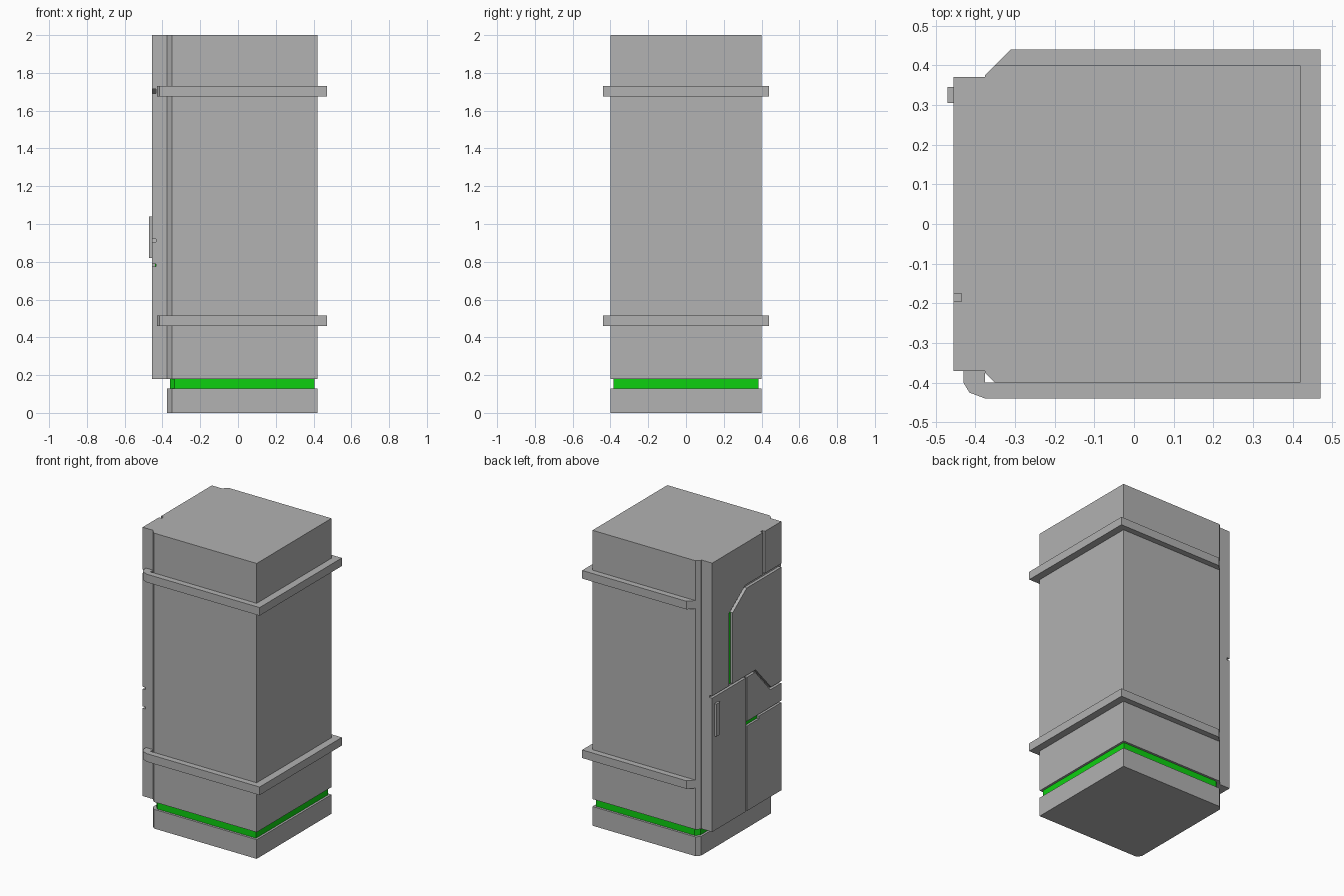
import bpy
import bmesh
from mathutils import Vector

cube = bpy.data.objects.get("Cube")
if cube:
    bpy.data.objects.remove(cube, do_unlink=True)


def make_material(name, colour):
    mat = bpy.data.materials.new(name)
    mat.use_nodes = True
    mat.diffuse_color = colour
    mat.node_tree.nodes["Principled BSDF"].inputs["Base Color"].default_value = colour
    return mat


GREY = make_material("metal grey", (0.445, 0.445, 0.445, 1))
GREEN = make_material("glow green", (0.004, 0.63, 0.005, 1))


def prism(name, outline, axis, low, high, mat):
    """Extrude a flat outline along z (xy outline) or x (yz outline)."""
    bm = bmesh.new()
    if axis == "z":
        points = [(a, b, low) for a, b in outline]
        move = Vector((0, 0, high - low))
    else:
        points = [(low, a, b) for a, b in outline]
        move = Vector((high - low, 0, 0))
    face = bm.faces.new([bm.verts.new(p) for p in points])
    result = bmesh.ops.extrude_face_region(bm, geom=[face], use_keep_orig=True)
    verts = [v for v in result["geom"] if isinstance(v, bmesh.types.BMVert)]
    bmesh.ops.translate(bm, verts=verts, vec=move)
    bmesh.ops.recalc_face_normals(bm, faces=bm.faces)
    mesh = bpy.data.meshes.new(name)
    bm.to_mesh(mesh)
    bm.free()
    mesh.materials.append(mat)
    obj = bpy.data.objects.new(name, mesh)
    bpy.context.collection.objects.link(obj)
    return obj


def rect(a0, a1, b0, b1):
    return [(a0, b0), (a1, b0), (a1, b1), (a0, b1)]


def cabinet_outline(inset):
    """Rectangle with the two door-side corners chamfered."""
    back, door, side, cut = 0.42 - inset, -0.375 + inset, 0.4 - inset, 0.025
    return [(back, -side), (back, side), (door + cut, side),
            (door, side - cut), (door, cut - side), (door + cut, -side)]


# Stacked cabinet: plinth, glowing gap, main body
prism("plinth", cabinet_outline(0), "z", 0, 0.13, GREY)
prism("glow_strip", cabinet_outline(0.015), "z", 0.13, 0.18, GREEN)
prism("body", cabinet_outline(0), "z", 0.18, 2, GREY)

# Bands wrapping three sides, hooked round to the door at the front
band = [(-0.375, 0.375), (-0.31, 0.44), (0.47, 0.44), (0.47, -0.44),
        (-0.375, -0.44), (-0.415, -0.425), (-0.43, -0.4), (-0.43, -0.37),
        (-0.376, -0.37), (-0.376, -0.4), (0.42, -0.4), (0.42, 0.4), (-0.35, 0.4)]
for name, z in (("lower_band", 0.46), ("upper_band", 1.675)):
    prism(name, band, "z", z, z + 0.055, GREY)

# Door slab, with raised panels that leave grooves between them
W = 0.37
FLOOR, FACE = -0.435, -0.455
prism("door_slab", rect(-W, W, 0.18, 2), "x", -0.375, FLOOR, GREY)
panels = {
    "upper_frame_panel": [(W, 2), (-0.175, 2), (-0.175, 1.715), (0.015, 1.715),
                          (0.19, 1.59), (0.19, 1.1), (W, 1.1)],
    "top_corner_panel": rect(-W, -0.195, 1.715, 2),
    "window_panel": [(0.15, 1.58), (0, 1.69), (-W, 1.69), (-W, 0.92),
                     (-0.26, 0.92), (-0.095, 1.1), (0.15, 1.1)],
    "handle_panel": rect(0.008, W, 0.18, 1.085),
    "middle_panel": [(-0.004, 1.085), (-0.09, 1.085), (-0.253, 0.905),
                     (-W, 0.905), (-W, 0.787), (-0.004, 0.787)],
    "lower_panel": [(-0.004, 0.18), (-W, 0.18), (-W, 0.774),
                    (-0.13, 0.774), (-0.13, 0.755), (-0.004, 0.755)],
}
for name, outline in panels.items():
    prism(name, outline, "x", FLOOR, FACE, GREY)

# Green lights lying in the grooves
prism("tall_light", rect(0.15, 0.19, 1.1, 1.58), "x", FLOOR, FLOOR - 0.005, GREEN)
prism("short_light", rect(-0.13, -0.004, 0.755, 0.787), "x", FLOOR, FLOOR - 0.005, GREEN)

# Door handle
prism("handle", rect(0.305, 0.345, 0.82, 1.04), "x", FACE, -0.47, GREY)
